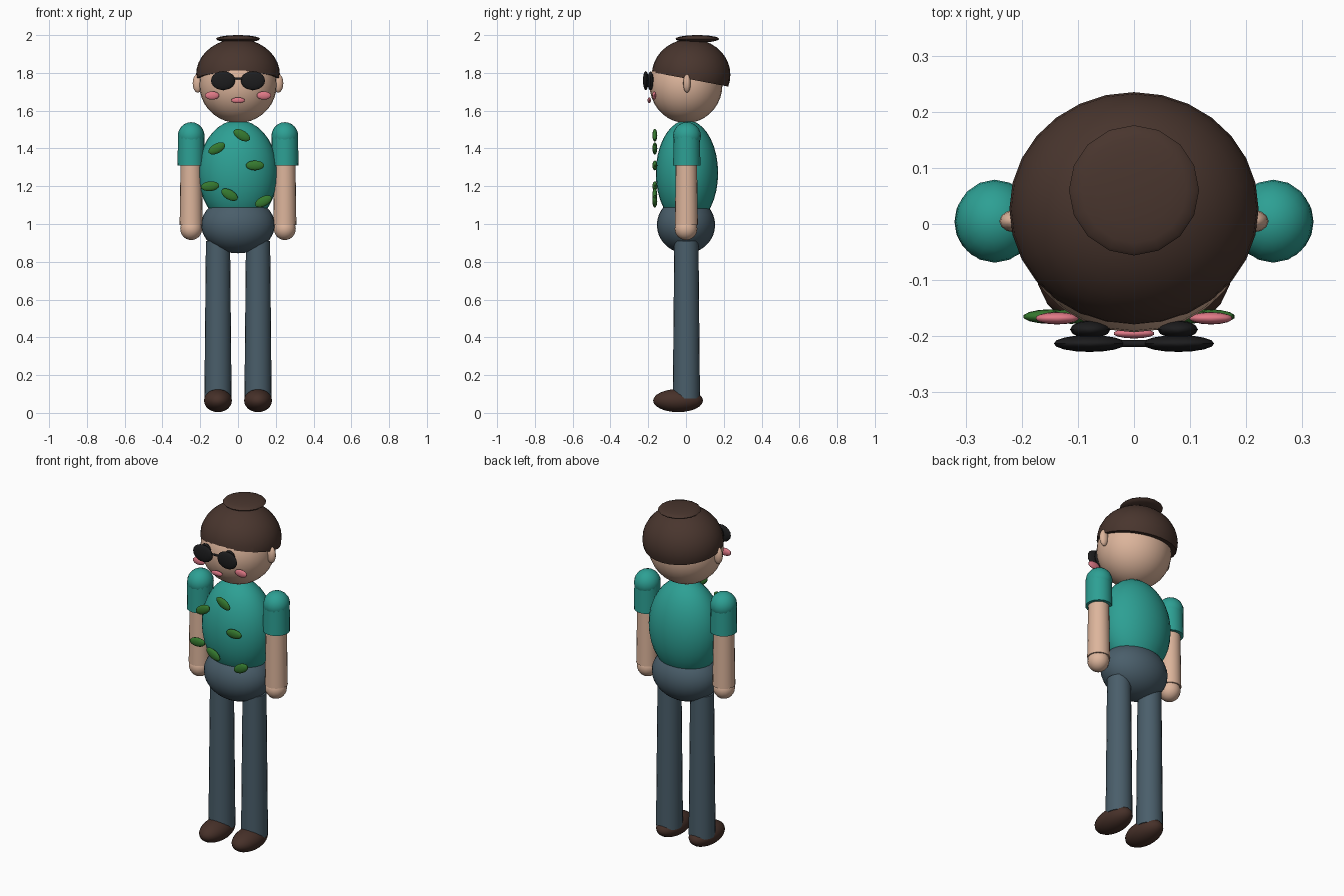
import bpy, bmesh, math
from mathutils import Matrix, Vector

if "Cube" in bpy.data.objects:
    bpy.data.objects.remove(bpy.data.objects["Cube"])


def material(name, rgb):
    m = bpy.data.materials.new(name)
    m.diffuse_color = (*rgb, 1)
    m.use_nodes = True
    m.node_tree.nodes["Principled BSDF"].inputs["Base Color"].default_value = m.diffuse_color
    return m


SKIN = material("skin", (0.72, 0.46, 0.33))
HAIR = material("dark_brown", (0.066, 0.036, 0.027))
TEAL = material("teal", (0.026, 0.35, 0.295))
DENIM = material("slate_blue", (0.068, 0.112, 0.145))
LEAF = material("leaf_green", (0.036, 0.19, 0.028))
PINK = material("pink", (0.74, 0.19, 0.24))
BLACK = material("black", (0.012, 0.012, 0.013))
SHOE = material("shoe_brown", (0.062, 0.03, 0.022))


def finish(name, bm, mat, angle=50):
    me = bpy.data.meshes.new(name)
    bm.to_mesh(me)
    bm.free()
    me.materials.append(mat)
    ob = bpy.data.objects.new(name, me)
    bpy.context.collection.objects.link(ob)
    bpy.ops.object.select_all(action='DESELECT')
    ob.select_set(True)
    bpy.context.view_layer.objects.active = ob
    bpy.ops.object.shade_smooth_by_angle(angle=math.radians(angle))
    return ob


def ellipsoid(name, loc, radii, mat, seg=20, rings=12, tilt=0, cut=None):
    """Scaled sphere; tilt turns it in the front plane, cut keeps the part above a plane."""
    bm = bmesh.new()
    bmesh.ops.create_uvsphere(bm, u_segments=seg, v_segments=rings, radius=1)
    mat4 = (Matrix.Translation(loc) @ Matrix.Rotation(-math.radians(tilt), 4, 'Y')
            @ Matrix.Diagonal((*radii, 1)))
    bmesh.ops.transform(bm, matrix=mat4, verts=bm.verts)
    if cut:
        bmesh.ops.bisect_plane(bm, geom=bm.verts[:] + bm.edges[:] + bm.faces[:],
                               plane_co=cut[0], plane_no=cut[1], clear_inner=True)
        bmesh.ops.holes_fill(bm, edges=[e for e in bm.edges if e.is_boundary])
    return finish(name, bm, mat)


def tube(name, x, y, z0, z1, r0, r1, mat, seg=20):
    """Upright tapered cylinder from z0 (radius r0) to z1 (radius r1)."""
    bm = bmesh.new()
    bmesh.ops.create_cone(bm, cap_ends=True, segments=seg, radius1=r0, radius2=r1,
                          depth=z1 - z0,
                          matrix=Matrix.Translation((x, y, (z0 + z1) / 2)))
    return finish(name, bm, mat)


# Head, hair cap cut along a line sloping down to the back, and bun
ellipsoid("head", (0, 0, 1.737), (0.205, 0.193, 0.202), SKIN, 28, 18)
ellipsoid("hair_cap", (0, 0.027, 1.79), (0.222, 0.208, 0.19), HAIR, 28, 18,
          cut=(Vector((0, 0.027, 1.765)), Vector((0, 0.19, 1))))
ellipsoid("hair_bun", (0, 0.06, 1.98), (0.116, 0.116, 0.02), HAIR, 16, 10)

# Torso and hips
ellipsoid("shirt_body", (0, 0.005, 1.27), (0.21, 0.165, 0.28), TEAL, 28, 18)
ellipsoid("hips", (0, 0, 0.995), (0.195, 0.154, 0.15), DENIM, 28, 18)

# Paired parts
for side, s in (("left", -1), ("right", 1)):
    ellipsoid(f"{side}_ear", (s * 0.213, 0.005, 1.745), (0.027, 0.02, 0.05), SKIN, 12, 8)
    ellipsoid(f"{side}_eye", (s * 0.078, -0.188, 1.758), (0.036, 0.016, 0.05), BLACK, 12, 8)
    ellipsoid(f"{side}_lens", (s * 0.079, -0.213, 1.759), (0.064, 0.015, 0.05), BLACK, 16, 10)
    ellipsoid(f"{side}_cheek", (s * 0.137, -0.168, 1.68), (0.039, 0.011, 0.022), PINK, 14, 8)
    ellipsoid(f"{side}_shoulder", (s * 0.248, 0.005, 1.466), (0.071, 0.074, 0.073), TEAL, 16, 12)
    tube(f"{side}_sleeve", s * 0.248, 0.004, 1.31, 1.466, 0.072, 0.07, TEAL)
    tube(f"{side}_forearm", s * 0.248, 0.002, 0.995, 1.34, 0.061, 0.056, SKIN)
    ellipsoid(f"{side}_hand", (s * 0.248, 0, 0.975), (0.058, 0.06, 0.06), SKIN, 16, 12)
    tube(f"{side}_leg", s * 0.106, 0.002, 0.075, 0.91, 0.072, 0.064, DENIM)
    ellipsoid(f"{side}_shoe", (s * 0.106, -0.042, 0.065), (0.075, 0.132, 0.061), SHOE, 18, 12)

# Sunglasses bridge and mouth
bm = bmesh.new()
bmesh.ops.create_cone(bm, cap_ends=True, segments=8, radius1=0.006, radius2=0.006, depth=0.07,
                      matrix=Matrix.Translation((0, -0.213, 1.77)) @ Matrix.Rotation(math.pi / 2, 4, 'Y'))
finish("glasses_bridge", bm, BLACK)
ellipsoid("mouth", (0, -0.195, 1.655), (0.037, 0.009, 0.015), PINK, 14, 8)

# Leaf decorations on the shirt front: x, z, tilt in degrees
for i, (x, z, tilt) in enumerate([(0.02, 1.47, -30), (-0.112, 1.40, 28), (0.09, 1.31, 0),
                                  (-0.148, 1.20, 5), (-0.045, 1.155, -30), (0.135, 1.12, 28)]):
    ellipsoid(f"shirt_leaf_{i + 1}", (x, -0.165, z), (0.05, 0.013, 0.026), LEAF, 14, 8, tilt)
